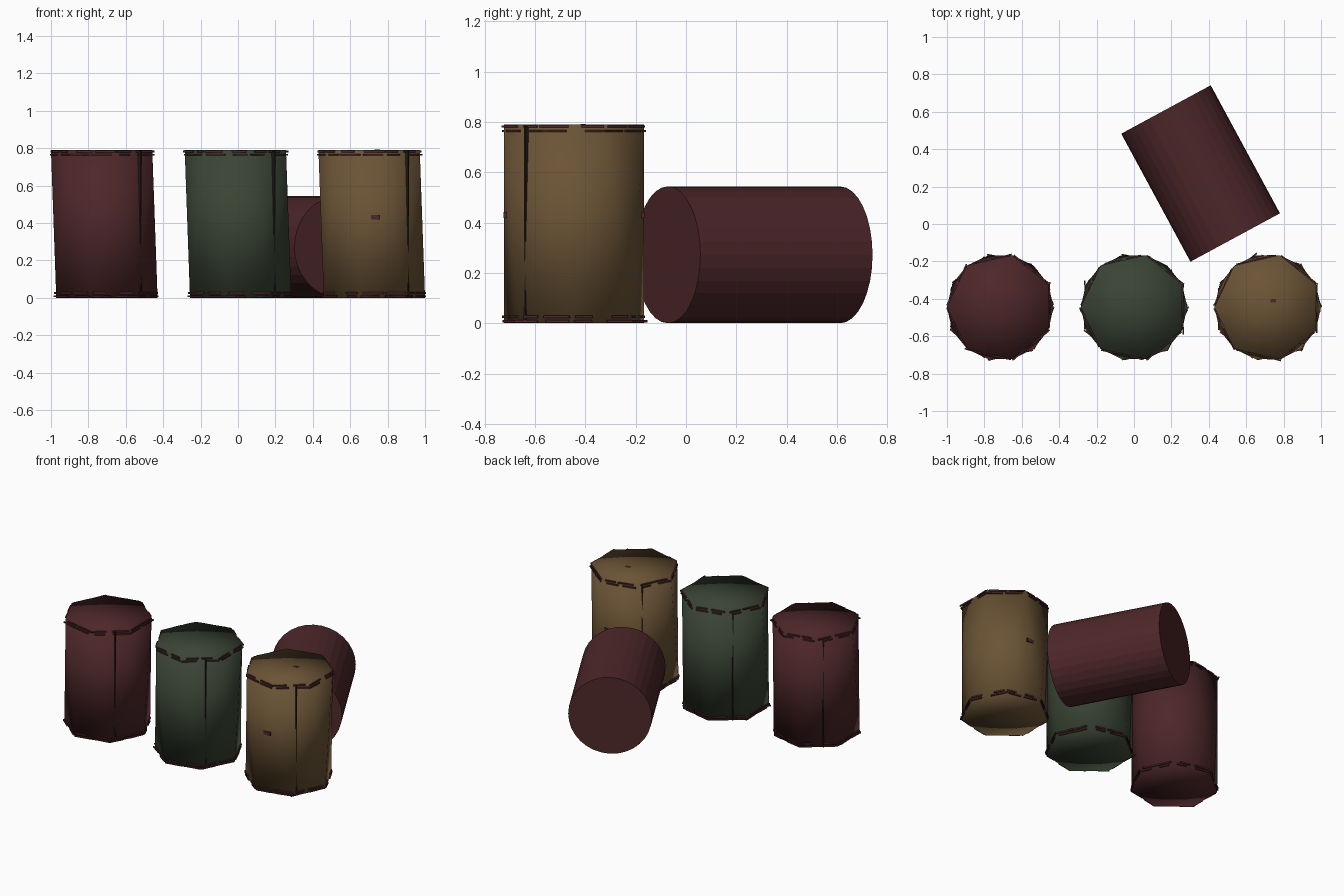
import bpy, bmesh, random
from math import pi, sin, cos, radians
from mathutils import Matrix, Vector

random.seed(4)
cube = bpy.data.objects.get("Cube")
if cube:
    bpy.data.objects.remove(cube, do_unlink=True)


def material(name, rgb):
    m = bpy.data.materials.new(name)
    m.use_nodes = True
    m.diffuse_color = (*rgb, 1)
    bsdf = next(n for n in m.node_tree.nodes if n.type == 'BSDF_PRINCIPLED')
    bsdf.inputs["Base Color"].default_value = (*rgb, 1)
    return m


RED = material("dark red", (0.075, 0.02, 0.022))
GREEN = material("dark green", (0.042, 0.058, 0.034))
OCHRE = material("brown ochre", (0.147, 0.088, 0.036))
SEAM = material("seam shadow", (0.018, 0.013, 0.01))

RADIUS, HEIGHT, SIDES, ROW_Y = 0.285, 0.79, 7, -0.445


def finish(bm, name, mat, smooth=False):
    bmesh.ops.recalc_face_normals(bm, faces=bm.faces)
    mesh = bpy.data.meshes.new(name)
    bm.to_mesh(mesh)
    bm.free()
    mesh.materials.append(mat)
    for p in mesh.polygons:
        p.use_smooth = smooth
    obj = bpy.data.objects.new(name, mesh)
    bpy.context.collection.objects.link(obj)
    return obj


def box(bm, centre, size, turn=0.0):
    mat = (Matrix.Translation(centre) @ Matrix.Rotation(turn, 4, 'Z')
           @ Matrix.Diagonal((*size, 1)))
    bmesh.ops.create_cube(bm, size=1, matrix=mat)


def corner(k, start):
    a = start + 2 * pi * k / SIDES
    return Vector((RADIUS * cos(a), RADIUS * sin(a), 0))


def drum(name, x, mat):
    base = Vector((x, ROW_Y, 0))
    up = Vector((0, 0, HEIGHT))
    # Body: end rings turned half a step apart, joined by triangles
    bm = bmesh.new()
    low = [bm.verts.new(base + corner(k, 0)) for k in range(SIDES)]
    high = [bm.verts.new(base + up + corner(k, pi / SIDES)) for k in range(SIDES)]
    for k in range(SIDES):
        n = (k + 1) % SIDES
        bm.faces.new((low[k], low[n], high[k]))
        bm.faces.new((low[n], high[n], high[k]))
    for ring, z in ((low, 0), (high, HEIGHT)):
        hub = bm.verts.new(base + Vector((0, 0, z)))
        for k in range(SIDES):
            bm.faces.new((ring[k], ring[(k + 1) % SIDES], hub))
    finish(bm, name + "_body", mat, True)

    # Rim: broken thin hoop pieces around both ends
    bm = bmesh.new()
    for start, levels in ((0, (0.008, 0.026)), (pi / SIDES, (0.764, 0.782))):
        for k in range(SIDES):
            a, b = corner(k, start), corner(k + 1, start)
            out = (a + b).normalized()
            turn = start + 2 * pi * (k + 0.5) / SIDES + pi / 2
            for z in levels:
                for t in (0.22, 0.74):
                    spot = base + a.lerp(b, t + random.uniform(-0.08, 0.08)) + out * 0.004
                    box(bm, spot + Vector((0, 0, z)),
                        (random.uniform(0.06, 0.12), 0.008, 0.009),
                        turn + random.uniform(-0.06, 0.06))
    finish(bm, name + "_rim", RED)

    # Seams: two upright strips on opposite sides
    bm = bmesh.new()
    for angle in (radians(-45), radians(135)):
        spot = base + Vector((cos(angle), sin(angle), 0)) * 0.265 + up / 2
        box(bm, spot, (0.026, 0.008, HEIGHT - 0.01), angle)
    finish(bm, name + "_seams", SEAM)


drum("red_drum", -0.715, RED)
drum("green_drum", 0, GREEN)
drum("ochre_drum", 0.715, OCHRE)

# Small bungs showing through the ochre drum's front, back and top
bm = bmesh.new()
box(bm, (0.735, ROW_Y, 0.43), (0.05, 0.56, 0.025))
box(bm, (0.745, -0.41, 0.775), (0.03, 0.02, 0.034))
finish(bm, "ochre_drum_bungs", RED)

# Drum lying on its side
bm = bmesh.new()
pose = (Matrix.Translation((0.356, 0.27, 0.272)) @ Matrix.Rotation(radians(-61.6), 4, 'Z')
        @ Matrix.Rotation(pi / 2, 4, 'Y'))
bmesh.ops.create_cone(bm, cap_ends=True, segments=32, radius1=0.272, radius2=0.272,
                      depth=0.778, matrix=pose)
finish(bm, "lying_drum", RED)
